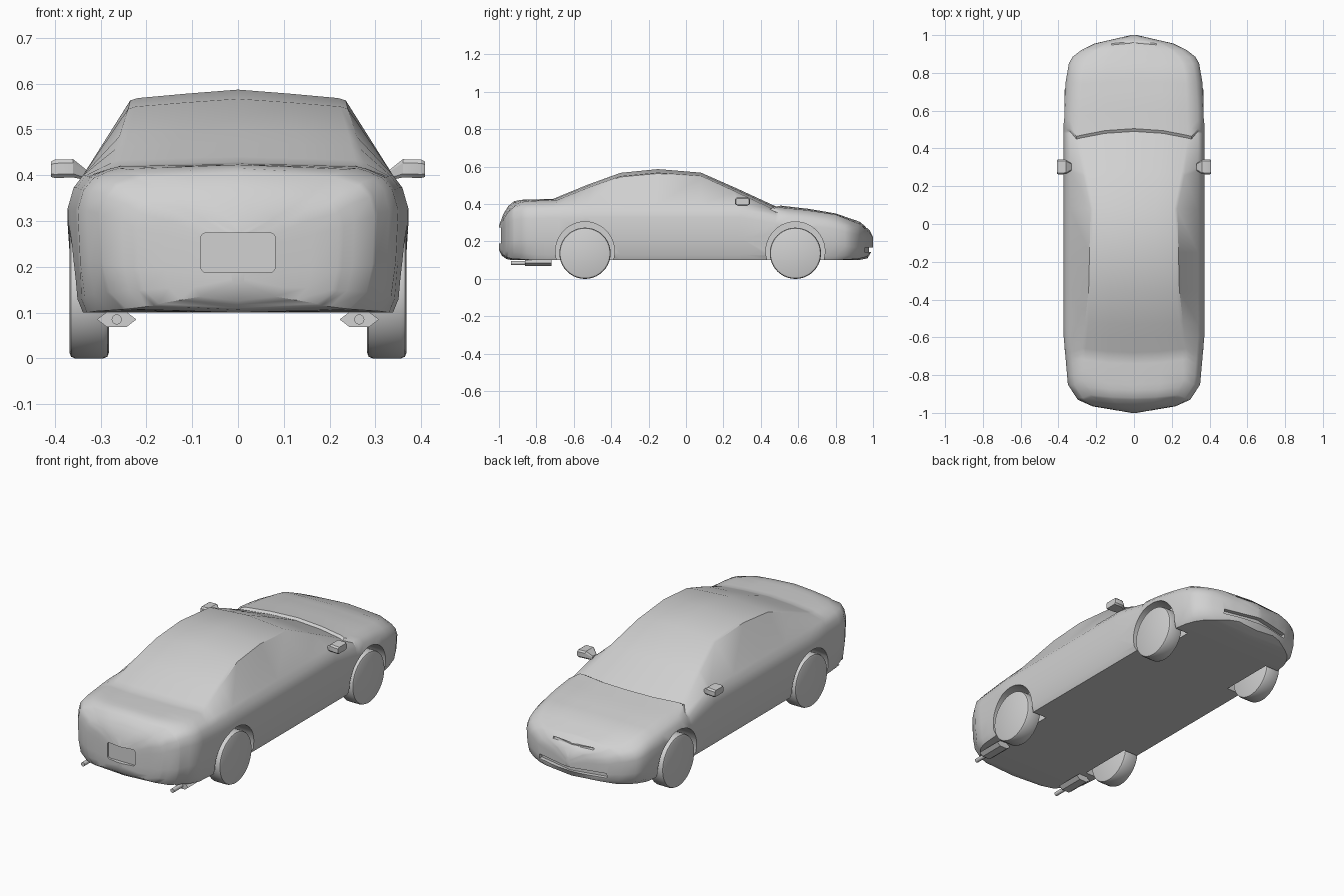
import bpy, bmesh, math
from mathutils import Matrix, Vector

cube = bpy.data.objects.get("Cube")
if cube:
    bpy.data.objects.remove(cube, do_unlink=True)

paint = bpy.data.materials.new("plain grey")
paint.use_nodes = True
grey = (0.64, 0.64, 0.64, 1)
paint.diffuse_color = grey
paint.node_tree.nodes["Principled BSDF"].inputs["Base Color"].default_value = grey


def make(name, bm, angle=35):
    """Turn a closed bmesh into a shaded object with outward faces."""
    bmesh.ops.recalc_face_normals(bm, faces=bm.faces)
    if bm.calc_volume(signed=True) < 0:
        bmesh.ops.reverse_faces(bm, faces=bm.faces)
    mesh = bpy.data.meshes.new(name)
    bm.to_mesh(mesh)
    bm.free()
    mesh.materials.append(paint)
    obj = bpy.data.objects.new(name, mesh)
    bpy.context.collection.objects.link(obj)
    smooth(obj, angle)
    return obj


def smooth(obj, angle):
    bpy.ops.object.select_all(action='DESELECT')
    bpy.context.view_layer.objects.active = obj
    obj.select_set(True)
    bpy.ops.object.shade_smooth_by_angle(angle=math.radians(angle))


def loft(rings):
    """Skin closed rings of equal length and cap both ends."""
    bm = bmesh.new()
    rows = [[bm.verts.new(p) for p in ring] for ring in rings]
    count = len(rows[0])
    for a, b in zip(rows, rows[1:]):
        for i in range(count):
            j = (i + 1) % count
            bm.faces.new((a[i], a[j], b[j], b[i]))
    bm.faces.new(rows[0][::-1])
    bm.faces.new(rows[-1])
    return bm


def curve(keys, y):
    """Piecewise linear value of a body line at y."""
    if y <= keys[0][0]:
        return keys[0][1]
    for (a, va), (b, vb) in zip(keys, keys[1:]):
        if y <= b:
            return va + (vb - va) * (y - a) / (b - a)
    return keys[-1][1]


# Body lines along the length: (y, value)
TOP = [(-1, .285), (-.975, .35), (-.95, .39), (-.92, .415), (-.88, .423), (-.71, .428),
       (-.53, .502), (-.35, .567), (-.15, .587), (.08, .568), (.28, .48), (.49, .383),
       (.505, .392), (.66, .374), (.8, .35), (.93, .305), (.98, .262), (1, .225)]
FLOOR = [(-1, .155), (-.985, .125), (-.96, .106), (-.93, .1), (.92, .1), (.97, .11), (1, .16)]
WIDTH = [(-1, .015), (-.965, .22), (-.93, .298), (-.85, .35), (-.6, .372), (.6, .372),
         (.75, .362), (.85, .345), (.885, .325), (.92, .28), (.955, .21), (1, .015)]
ROOF = [(-.8, .28), (-.68, .275), (-.35, .24), (.08, .23), (.48, .305), (.7, .3)]
BOW = [(-1, 0), (-.95, -.03), (-.74, -.035), (-.6, -.03), (-.35, 0), (.08, 0), (.3, .04),
       (.55, .05), (.8, 0)]
ROUND = [(-.97, 1), (-.8, 0), (.8, 0), (.97, 1)]


def section(y):
    top, floor, w = curve(TOP, y), curve(FLOOR, y), curve(WIDTH, y)
    soft = curve(ROUND, y)
    belt = min(.4, top - .03)
    rise = belt - floor
    edge = min(curve(ROOF, y), w * (.82 - .08 * soft))
    drop = .006 + .075 * max(0, top - .42) + .008 * soft
    # Sill, flank and shoulder first, then roof edge and crown
    half = [(w * (.93 - .15 * soft), floor + .01 * soft),
            (w * (.965 - .03 * soft), floor + (.1 + .08 * soft) * rise),
            (w * .985, floor + .38 * rise), (w, floor + .76 * rise),
            (w * .965, floor + .91 * rise), (w * (.91 - .03 * soft), belt),
            (edge, top - drop - .005), (edge * .93, top - drop), (edge * .5, top - drop / 2)]
    bend = [0] * 6 + [1] * 3
    side = [(x, y - b * curve(BOW, y) * (x / .33) ** 2, z) for (x, z), b in zip(half, bend)]
    other = [(-x, q, z) for x, q, z in reversed(side)]
    return [(0, y, floor)] + side + [(0, y, top)] + other


stations = sorted({y for line in (TOP, FLOOR, WIDTH, ROOF, BOW) for y, _ in line})
body = make("car_body", loft([section(y) for y in stations]))


def cylinder(r, depth, segments):
    """Cylinder lying along x."""
    bm = bmesh.new()
    bmesh.ops.create_cone(bm, cap_ends=True, segments=segments, radius1=r, radius2=r,
                          depth=depth, matrix=Matrix.Rotation(math.pi / 2, 4, 'Y'))
    return bm


def prism(plan, low, high):
    """Upright prism from a plan outline."""
    return loft([[(x, y, z) for x, y in plan] for z in (low, high)])


def chevron(half, mid, end):
    return [(0, 1.1), (-half, 1.1), (-half, end), (0, mid), (half, end), (half, 1.1)]


# Cutters: wheel wells, plate recess, nose slot and lower intake
AXLES = {"rear": -.54, "front": .585}
HUB = .137
cutters = []
for y in AXLES.values():
    for s in (-1, 1):
        bm = cylinder(.158, .22, 40)
        bmesh.ops.translate(bm, verts=bm.verts, vec=(s * .37, y, HUB + .01))
        cutters.append(make("well_cutter", bm))

bm = prism([(-.081, -1.1), (.081, -1.1), (.081, -.98), (-.081, -.98)], .188, .274)
along = [e for e in bm.edges if abs((e.verts[0].co - e.verts[1].co).y) > .05]
bmesh.ops.bevel(bm, geom=along, offset=.01, segments=3, affect='EDGES', profile=.5)
cutters.append(make("plate_cutter", bm))
cutters.append(make("nose_slot_cutter", prism(chevron(.12, .962, .932), .272, .28)))
cutters.append(make("intake_cutter", prism(chevron(.2, .978, .935), .143, .168)))

for cutter in cutters:
    cutter.hide_render = True
    mod = body.modifiers.new("cut", 'BOOLEAN')
    mod.operation = 'DIFFERENCE'
    mod.solver = 'EXACT'
    mod.object = cutter
    bpy.context.view_layer.objects.active = body
    bpy.ops.object.modifier_apply(modifier=mod.name)
    bpy.data.objects.remove(cutter, do_unlink=True)
smooth(body, 48)

for s, side in ((1, "left"), (-1, "right")):
    # Wheels with rounded shoulders
    for end, y in AXLES.items():
        bm = cylinder(HUB, .086, 40)
        rims = [e for e in bm.edges if abs((e.verts[0].co - e.verts[1].co).x) < .001]
        bmesh.ops.bevel(bm, geom=rims, offset=.012, segments=2, affect='EDGES', profile=.5)
        bmesh.ops.translate(bm, verts=bm.verts, vec=(s * .325, y, HUB))
        make(f"{end}_{side}_wheel", bm)

    # Door mirror: slim foot widening into the housing
    rings = []
    for x, z, dy, dz in ((.33, .4, .018, .011), (.36, .415, .038, .02),
                         (.4, .414, .04, .02), (.408, .413, .036, .017)):
        rings.append([(s * x, .302 + a * dy, z + b * dz) for a, b in
                      ((-1, -.6), (-.8, -1), (.8, -1), (1, -.6),
                       (1, .6), (.8, 1), (-.8, 1), (-1, .6))])
    make(f"{side}_mirror", loft(rings), 30)

    # Exhaust: flat six-sided muffler and tail pipe
    centre = Vector((s * .265, 0, .085))
    hexagon = [(-.043, 0), (-.022, -.016), (.022, -.016), (.043, 0), (.022, .016), (-.022, .016)]
    make(f"{side}_muffler", loft([[centre + Vector((x, y, z)) for x, z in hexagon]
                                  for y in (-.86, -.72)]), 20)
    turns = [i * math.tau / 16 for i in range(16)]
    make(f"{side}_tail_pipe", loft([[centre + Vector((.011 * math.cos(t), y, .011 * math.sin(t)))
                                     for t in turns] for y in (-.935, -.85)]))
